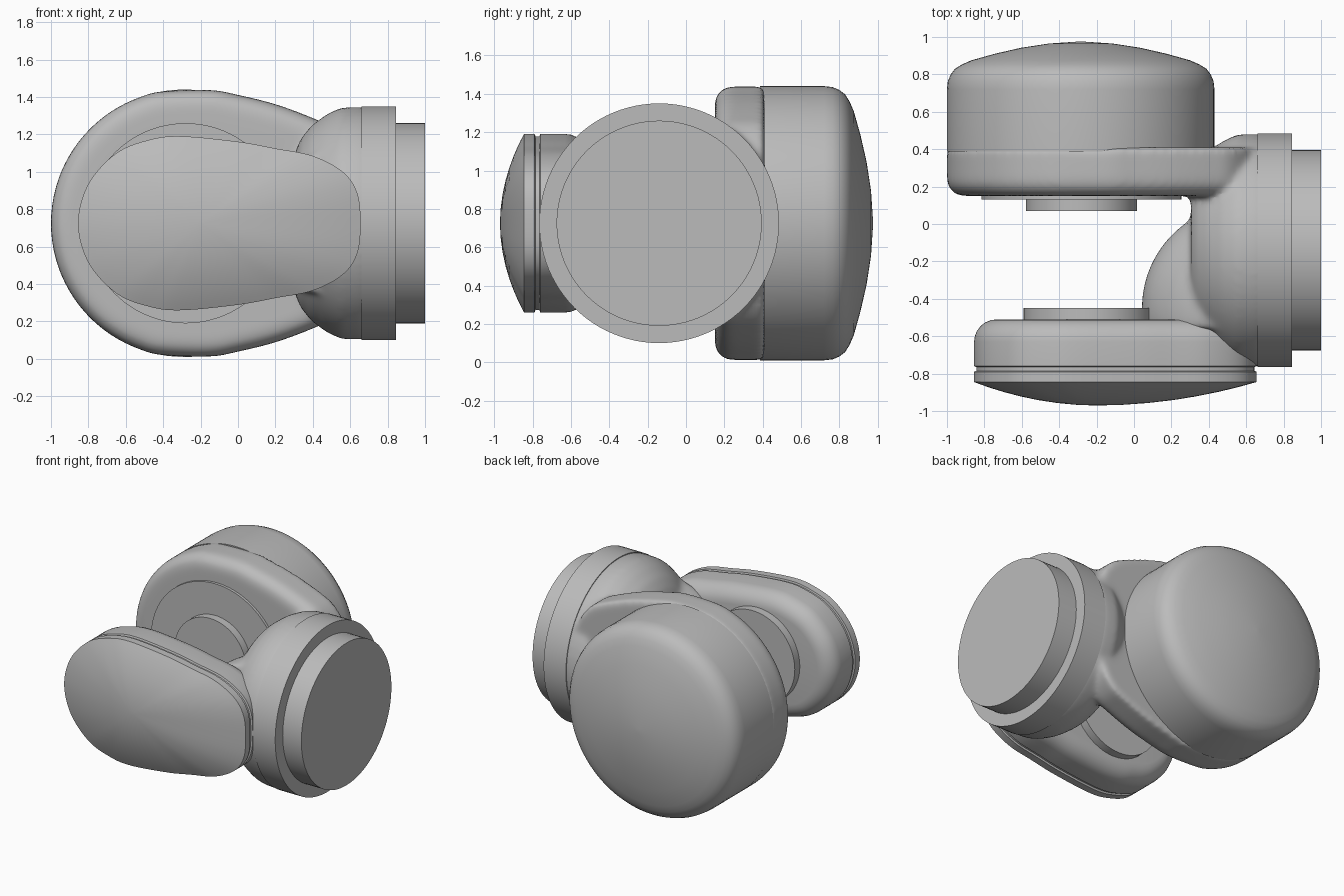
import bpy, bmesh, math
from mathutils import Vector

if "Cube" in bpy.data.objects:
    bpy.data.objects.remove(bpy.data.objects["Cube"], do_unlink=True)

MID = 0.725          # height of every axis
PIVOT = -0.285       # x of the joint axis
BASE_Y = -0.14       # y of the mounting axis
R = 0.715            # housing radius

grey = bpy.data.materials.new("satin grey")
grey.use_nodes = True
grey.diffuse_color = (0.5, 0.5, 0.5, 1)
grey.node_tree.nodes["Principled BSDF"].inputs["Base Color"].default_value = (0.5, 0.5, 0.5, 1)


def loft(bm, rings):
    """Skin equal-length closed rings and cap both ends."""
    loops = [[bm.verts.new(p) for p in ring] for ring in rings]
    n = len(loops[0])
    faces = []
    for a, b in zip(loops, loops[1:]):
        for i in range(n):
            j = (i + 1) % n
            faces.append(bm.faces.new((a[i], a[j], b[j], b[i])))
    faces += [bm.faces.new(loops[0]), bm.faces.new(loops[-1])]
    bmesh.ops.recalc_face_normals(bm, faces=faces)


def turned(bm, profile, centre, axis):
    """Revolve (position, radius) pairs about the x or y axis."""
    rings = []
    for t, r in profile:
        ring = []
        for i in range(96):
            a = math.tau * i / 96
            u, v = r * math.cos(a), r * math.sin(a)
            ring.append((t, centre + u, MID + v) if axis == "x" else (centre + u, t, MID + v))
        rings.append(ring)
    loft(bm, rings)


def outline(half, steps=6):
    """Smooth closed outline from an upper half, mirrored, with outward normals."""
    pts = half + [(x, -h) for x, h in reversed(half[1:-1])]
    pts = [Vector(p) for p in pts]
    n, curve = len(pts), []
    for i in range(n):
        a, b, c, d = (pts[(i + k) % n] for k in (-1, 0, 1, 2))
        for s in range(steps):
            t = s / steps
            curve.append(0.5 * (2 * b + (c - a) * t + (2 * a - 5 * b + 4 * c - d) * t ** 2
                                + (3 * b - a - 3 * c + d) * t ** 3))
    m = len(curve)
    result = []
    for i, p in enumerate(curve):
        tangent = (curve[(i + 1) % m] - curve[i - 1]).normalized()
        result.append((p, Vector((-tangent.y, tangent.x))))
    return result


def slab(bm, shape, layers, centre_x):
    """Stack (y, inset, scale) copies of an outline."""
    c = Vector((centre_x, 0))
    rings = []
    for y, inset, scale in layers:
        flat = [c + (p - n * inset - c) * scale for p, n in shape]
        rings.append([(q.x, y, MID + q.y) for q in flat])
    loft(bm, rings)


def finish(bm, name):
    for f in bm.faces:
        f.smooth = True
    for e in bm.edges:
        if len(e.link_faces) == 2 and e.calc_face_angle(0) > math.radians(32):
            e.smooth = False
    mesh = bpy.data.meshes.new(name)
    bm.to_mesh(mesh)
    bm.free()
    mesh.materials.append(grey)
    ob = bpy.data.objects.new(name, mesh)
    bpy.context.collection.objects.link(ob)
    return ob


def turned_part(name, profile, centre, axis):
    bm = bmesh.new()
    turned(bm, profile, centre, axis)
    return finish(bm, name)


def rounded(y0, direction, radius, steps=6):
    """Layers of a quarter-round edge starting at y0."""
    angles = [math.pi / 2 * i / steps for i in range(steps + 1)]
    return [(y0 + direction * radius * (1 - math.cos(a)), radius * (1 - math.sin(a)), 1) for a in angles]


# Fork body: rear arm, neck and inner knuckle blended together
body = bmesh.new()
rear_half = [(PIVOT + R * math.cos(math.radians(a)), R * math.sin(math.radians(a)))
             for a in range(180, 90, -10)]
rear_half[0] = (PIVOT - R, 0)
rear_half += [(-0.15, 0.712), (0, 0.686), (0.2, 0.636), (0.4, 0.562), (0.52, 0.5),
              (0.61, 0.38), (0.64, 0.2), (0.645, 0)]
slab(body, outline(rear_half), rounded(0.15, 1, 0.09) + [(0.41, 0, 1)], PIVOT)
turned(body, [(0.305, 0.02), (0.305, 0.38), (0.335, 0.45), (0.39, 0.52), (0.47, 0.58),
              (0.55, 0.618), (0.66, 0.622), (0.74, 0.6), (0.75, 0.02)], BASE_Y, "x")
ball = bmesh.ops.create_uvsphere(body, u_segments=48, v_segments=24, radius=0.56)
for v in ball["verts"]:
    v.co = (min(0.6 + v.co.x, 0.6), max(v.co.y - 0.45, -0.56), MID + v.co.z * 0.72)
fork = finish(body, "fork_body")
remesh = fork.modifiers.new("blend", "REMESH")
remesh.mode = "VOXEL"
remesh.voxel_size = 0.018
remesh.use_smooth_shade = True
soften = fork.modifiers.new("soften", "SMOOTH")
soften.factor = 0.5
soften.iterations = 12

# Front arm with seam groove and domed cover
front_half = [(-0.855, 0), (-0.8, 0.21), (-0.65, 0.375), (-0.47, 0.447), (-0.3, 0.465),
              (0, 0.436), (0.2, 0.4), (0.4, 0.36), (0.56, 0.275), (0.638, 0.16), (0.655, 0)]
front_shape = outline(front_half, 8)
arm = bmesh.new()
slab(arm, front_shape, rounded(-0.51, -1, 0.12) + [(-0.76, 0, 1), (-0.765, 0.012, 1), (-0.8, 0.012, 1)], -0.2)
finish(arm, "front_arm")
cover = bmesh.new()
dome = [(-0.97 + 0.125 * s * s, 0, s) for s in (1, 0.93, 0.85, 0.75, 0.62, 0.48, 0.32, 0.16, 0.03)]
slab(cover, front_shape, [(-0.785, 0.012, 1), (-0.79, 0, 1)] + dome, -0.2)
finish(cover, "front_cover")

# Motor housing with domed back
turned_part("rear_housing", [(0.387, R), (0.72, R), (0.765, 0.71), (0.8, 0.695), (0.83, 0.672),
                             (0.853, 0.635), (0.875, 0.585), (0.91, 0.46), (0.942, 0.32),
                             (0.965, 0.17), (0.975, 0.02)], PIVOT, "y")

# Joint discs facing each other inside the fork
turned_part("rear_plate", [(0.13, 0.535), (0.2, 0.535)], -0.28, "y")
turned_part("rear_hub", [(0.07, 0.297), (0.15, 0.297)], -0.28, "y")
turned_part("front_hub", [(-0.45, 0.35), (-0.55, 0.35)], -0.24, "y")

# Mounting flange
turned_part("flange", [(0.66, 0.625), (0.845, 0.625)], BASE_Y, "x")
turned_part("flange_spigot", [(0.8, 0.535), (1.0, 0.535)], BASE_Y, "x")
